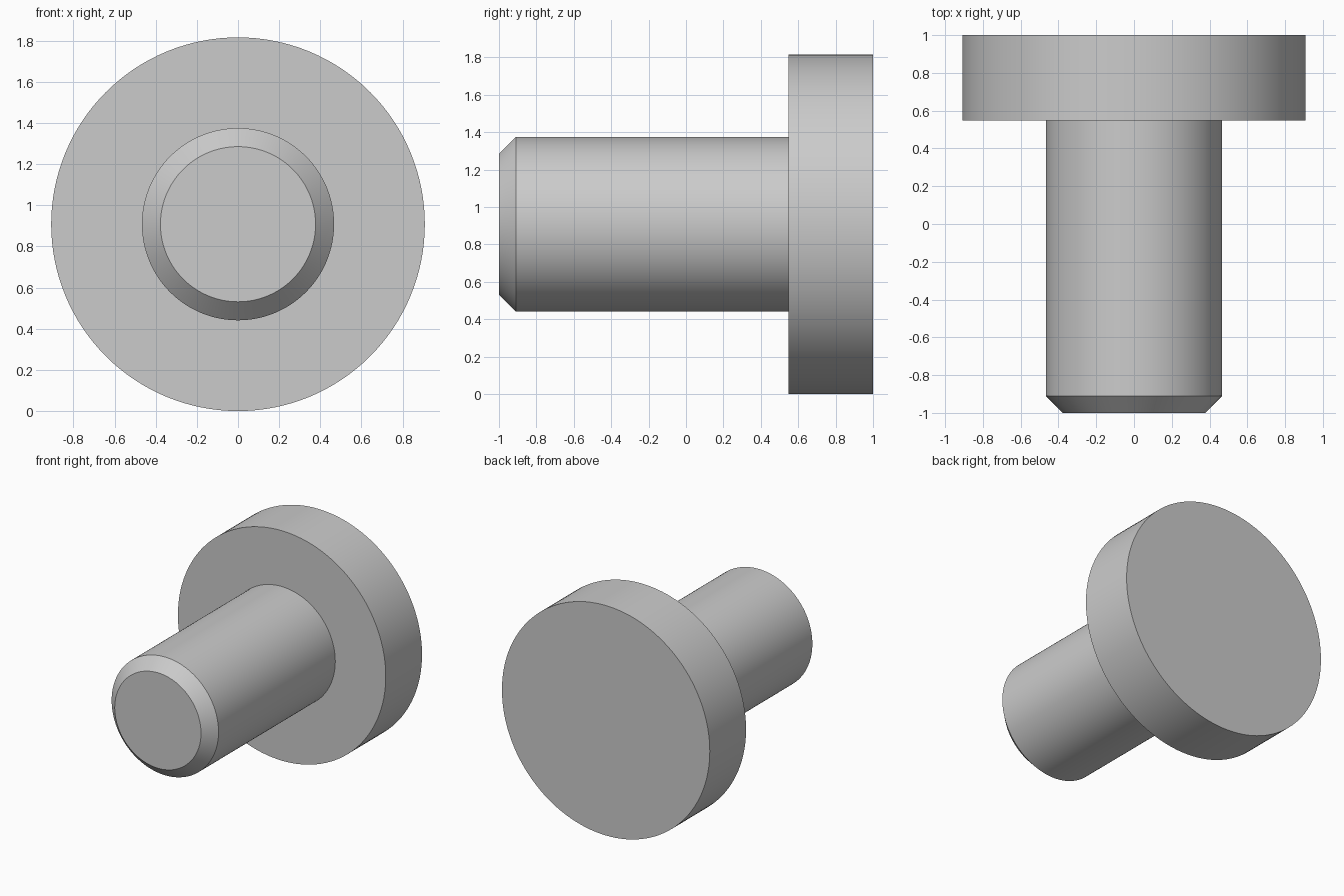
import bpy
import bmesh
import math
from mathutils import Matrix, Vector

if "Cube" in bpy.data.objects:
    bpy.data.objects.remove(bpy.data.objects["Cube"], do_unlink=True)

SEGMENTS = 128
HEAD_RADIUS = 0.908
SHAFT_RADIUS = 0.467
TIP_RADIUS = 0.377

# Plain grey metal
grey = bpy.data.materials.new("grey_metal")
grey.use_nodes = True
colour = (0.6, 0.6, 0.6, 1.0)
grey.diffuse_color = colour
grey.node_tree.nodes["Principled BSDF"].inputs["Base Color"].default_value = colour


def lathe(name, profile, centre_z):
    """Revolve (radius, y) points around the y axis and cap both ends."""
    bm = bmesh.new()
    rings = []
    for radius, y in profile:
        ring = []
        for i in range(SEGMENTS):
            a = math.tau * i / SEGMENTS
            ring.append(bm.verts.new((radius * math.cos(a), y, radius * math.sin(a))))
        rings.append(ring)
    for lower, upper in zip(rings, rings[1:]):
        for i in range(SEGMENTS):
            j = (i + 1) % SEGMENTS
            bm.faces.new((lower[i], lower[j], upper[j], upper[i]))
    bm.faces.new(rings[0])
    bm.faces.new(rings[-1])
    bmesh.ops.recalc_face_normals(bm, faces=bm.faces)
    bmesh.ops.transform(bm, matrix=Matrix.Translation(Vector((0, 0, centre_z))), verts=bm.verts)

    mesh = bpy.data.meshes.new(name)
    bm.to_mesh(mesh)
    bm.free()
    mesh.materials.append(grey)
    obj = bpy.data.objects.new(name, mesh)
    bpy.context.collection.objects.link(obj)
    bpy.ops.object.select_all(action="DESELECT")
    obj.select_set(True)
    bpy.context.view_layer.objects.active = obj
    bpy.ops.object.shade_smooth_by_angle(angle=math.radians(30))
    return obj


# Chamfered shaft stepping out to a wide flat head, as one solid
lathe("headed_pin", [
    (TIP_RADIUS, -1.0),
    (SHAFT_RADIUS, -0.91),
    (SHAFT_RADIUS, 0.547),
    (HEAD_RADIUS, 0.547),
    (HEAD_RADIUS, 1.0),
], HEAD_RADIUS)
